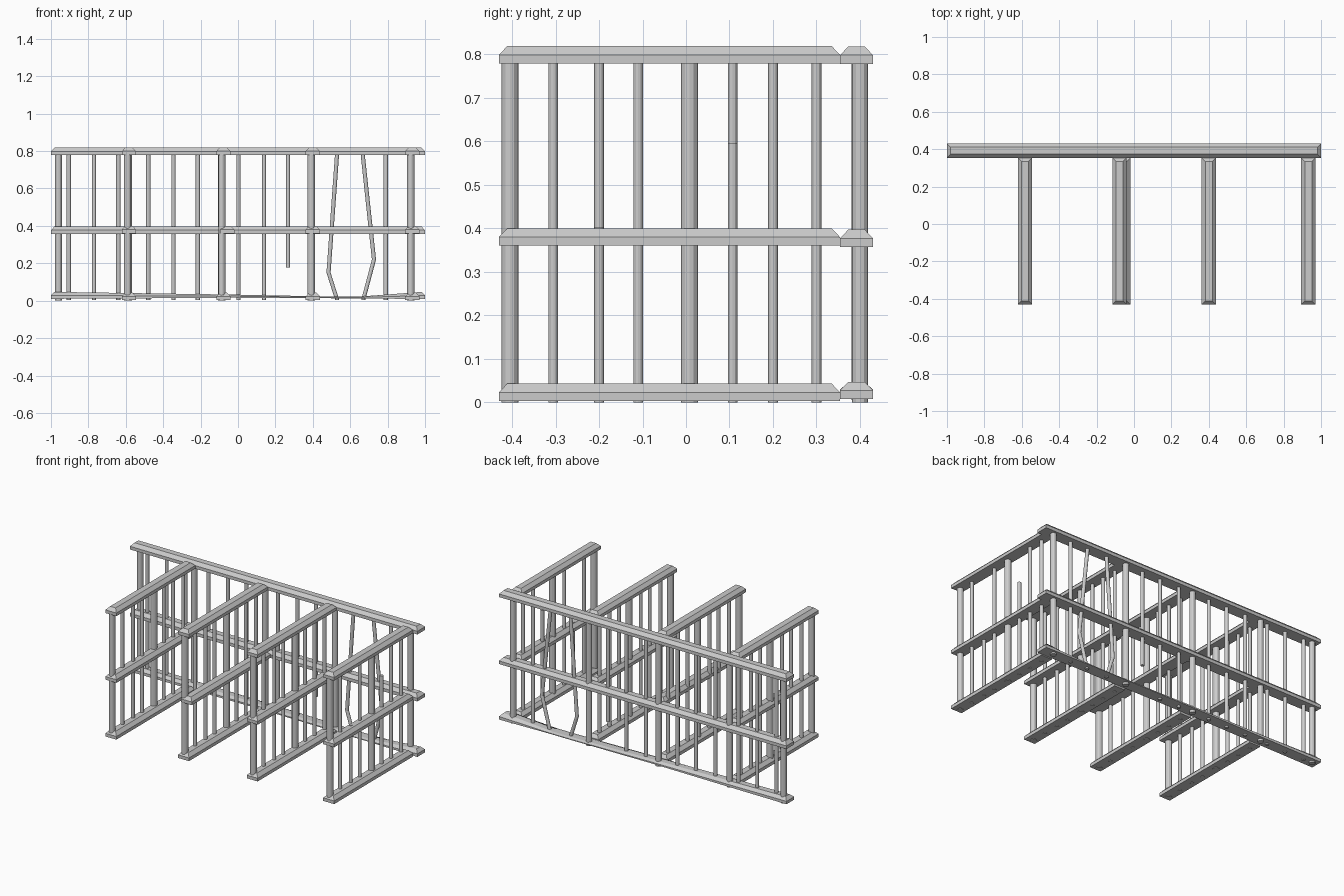
import bpy, bmesh
from mathutils import Vector

if "Cube" in bpy.data.objects:
    bpy.data.objects.remove(bpy.data.objects["Cube"])


def finish(bm, name):
    bmesh.ops.recalc_face_normals(bm, faces=bm.faces[:])
    me = bpy.data.meshes.new(name)
    bm.to_mesh(me)
    bm.free()
    ob = bpy.data.objects.new(name, me)
    bpy.context.collection.objects.link(ob)
    return ob


# Rail with a hipped top; stations along its length give (position, bottom z, top z)
def rail(name, axis, centre, stations, half=0.038, inset=0.019):
    bm = bmesh.new()
    rings = []
    last = len(stations) - 1
    for i, (p, lo, hi) in enumerate(stations):
        end = inset if i == 0 else -inset if i == last else 0
        mid = (lo + hi) / 2
        ring = []
        for w, z, shift in ((-half, lo, 0), (-half, mid, 0), (inset - half, hi, end),
                            (half - inset, hi, end), (half, mid, 0), (half, lo, 0)):
            a, b = p + shift, centre + w
            ring.append(bm.verts.new((a, b, z) if axis == 'x' else (b, a, z)))
        rings.append(ring)
    for r, s in zip(rings, rings[1:]):
        for k in range(6):
            n = (k + 1) % 6
            bm.faces.new((r[k], r[n], s[n], s[k]))
    for r in (rings[0], rings[-1]):
        bm.faces.new((r[0], r[1], r[4], r[5]))
        bm.faces.new((r[1], r[2], r[3], r[4]))
    return finish(bm, name)


# Round bar following a list of points, cut level at each point
def bar(name, points, radius, sides=12):
    from math import cos, sin, tau
    bm = bmesh.new()
    rings = [[bm.verts.new(Vector(p) + Vector((radius * cos(tau * k / sides),
                                               radius * sin(tau * k / sides), 0)))
              for k in range(sides)] for p in points]
    for r, s in zip(rings, rings[1:]):
        for k in range(sides):
            n = (k + 1) % sides
            bm.faces.new((r[k], r[n], s[n], s[k]))
    bm.faces.new(rings[0])
    bm.faces.new(rings[-1])
    return finish(bm, name)


BACK_Y = 0.392
POST_R, THIN_R = 0.018, 0.011
TOP = 0.79

# Back fence rails, the lowest one sagging and squashed
rail("back_top_rail", 'x', BACK_Y, [(-1, 0.778, 0.818), (1, 0.778, 0.818)])
rail("back_middle_rail", 'x', BACK_Y, [(-1, 0.357, 0.397), (1, 0.357, 0.397)])
rail("back_bottom_rail", 'x', BACK_Y,
     [(-1, 0.01, 0.047), (-0.6, 0.012, 0.041), (-0.05, 0.016, 0.033),
      (0.5, 0.013, 0.022), (0.65, 0.013, 0.022), (1, 0.008, 0.047)])

# Back fence posts and thin bars
for x in (-0.96, -0.585, -0.09, 0.395, 0.922):
    bar("back_post", [(x, 0.4, 0), (x, 0.4, TOP)], POST_R)
for x in (-0.905, -0.77, -0.64, -0.48, -0.345, -0.215, 0.003, 0.14, 0.79):
    bar("back_bar", [(x, BACK_Y, 0.005), (x, BACK_Y, TOP)], THIN_R)

# Damaged bars in the back fence
bar("broken_back_bar", [(0.268, BACK_Y, 0.178), (0.268, BACK_Y, TOP)], THIN_R)
bar("bent_bar_left", [(0.53, BACK_Y, 0.005), (0.484, BACK_Y, 0.15), (0.53, BACK_Y, TOP)], THIN_R)
bar("bent_bar_right", [(0.67, BACK_Y, 0.005), (0.727, BACK_Y, 0.22), (0.666, BACK_Y, TOP)], THIN_R)

# Four dividing fences running forward
for i, x in enumerate((-0.583, -0.078, 0.4, 0.932)):
    for part, z, dx in (("bottom", 0.003, 0), ("middle", 0.36, 0.02 if i == 1 else 0), ("top", 0.779, 0)):
        rail(f"divider_{part}_rail", 'y', x + dx,
             [(-0.43, z, z + 0.04), (0.354, z, z + 0.04)])
    px = x - 0.008
    for y in (-0.405, 0.008):
        bar("divider_post", [(px, y, 0), (px, y, TOP)], 0.0195)
    for y in (-0.305, -0.2, -0.11, 0.107, 0.2, 0.3):
        top = TOP
        if i == 3:  # snapped bars in the right-hand divider
            top = {0.107: 0.595, -0.2: 0.403}.get(y, TOP)
        bar("divider_bar", [(px, y, 0), (px, y, top)], THIN_R)
